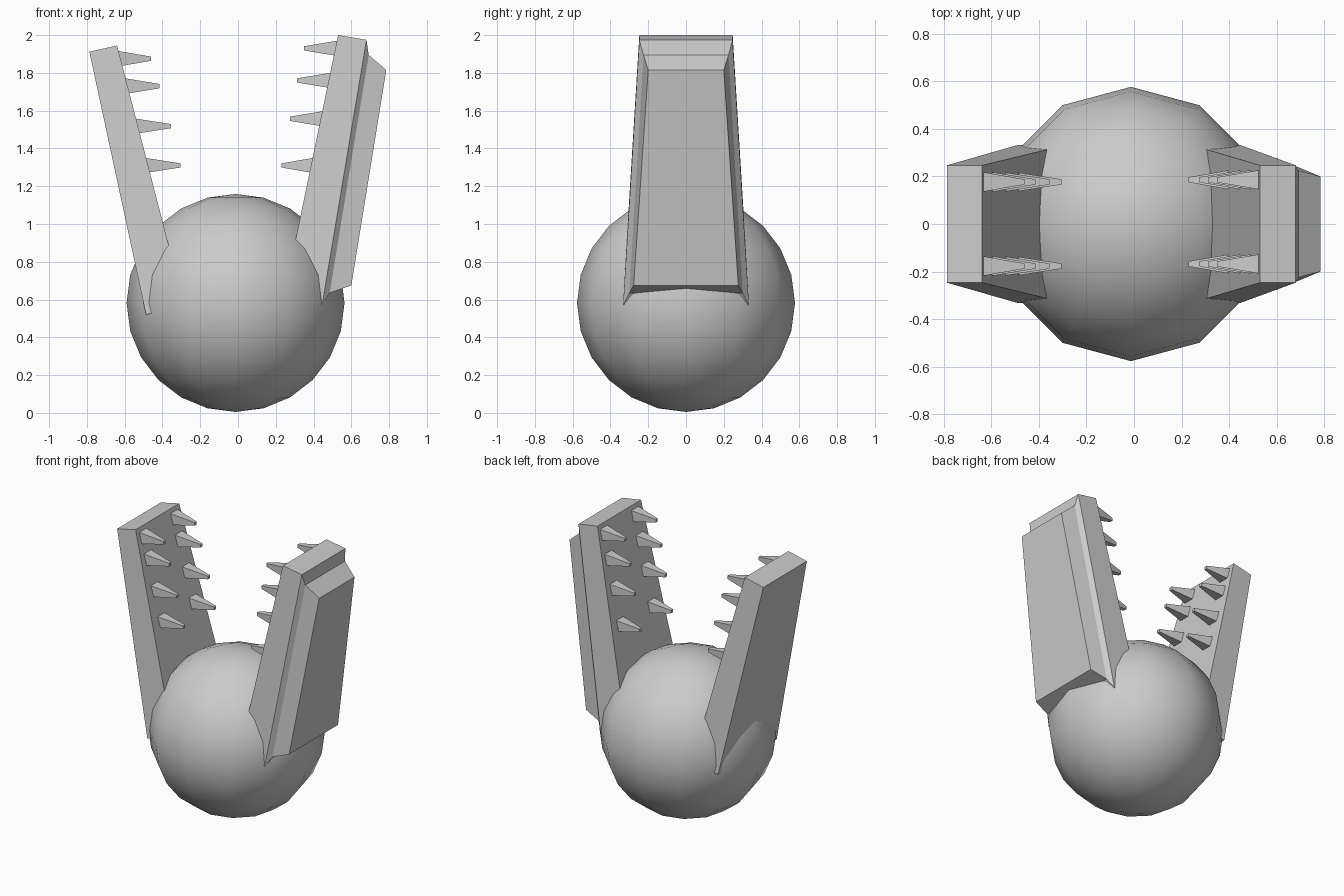
import bpy

cube = bpy.data.objects.get("Cube")
if cube:
    bpy.data.objects.remove(cube, do_unlink=True)

# Single grey material
grey = bpy.data.materials.new("plain grey")
grey.use_nodes = True
grey.diffuse_color = (0.6, 0.6, 0.6, 1)
grey.node_tree.nodes["Principled BSDF"].inputs["Base Color"].default_value = (0.6, 0.6, 0.6, 1)


def loft(name, rings):
    """Skin four-cornered rings into a closed solid."""
    verts = [p for ring in rings for p in ring]
    last = 4 * (len(rings) - 1)
    faces = [(3, 2, 1, 0), tuple(range(last, last + 4))]
    for r in range(len(rings) - 1):
        for i in range(4):
            a, b = 4 * r + i, 4 * r + (i + 1) % 4
            faces.append((a, b, b + 4, a + 4))
    mesh = bpy.data.meshes.new(name)
    mesh.from_pydata(verts, [], faces)
    mesh.materials.append(grey)
    obj = bpy.data.objects.new(name, mesh)
    bpy.context.collection.objects.link(obj)
    # Make the normals point outward
    import bmesh
    bm = bmesh.new()
    bm.from_mesh(mesh)
    bmesh.ops.recalc_face_normals(bm, faces=bm.faces)
    bm.to_mesh(mesh)
    bm.free()
    return obj


def ring(p, q, wp, wq):
    """Rectangle through two (x, z) points with half widths along y."""
    return [(p[0], -wp, p[1]), (p[0], wp, p[1]), (q[0], wq, q[1]), (q[0], -wq, q[1])]


# Round body
bpy.ops.mesh.primitive_uv_sphere_add(segments=12, ring_count=12, radius=0.577,
                                     location=(-0.013, 0, 0.582))
body = bpy.context.object
body.name = "body"
body.data.materials.append(grey)
bpy.ops.object.shade_smooth()

# Two tapering jaws, wider toward the body
TOP_W, LOW_W = 0.247, 0.333
loft("right_jaw", [ring((-0.487, 0.52), (-0.285, 0.57), LOW_W, LOW_W),
                   ring((-0.787, 1.912), (-0.64, 1.945), TOP_W, TOP_W)])
loft("left_jaw", [ring((0.445, 0.57), (0.24, 0.605), LOW_W, LOW_W),
                  ring((0.68, 1.975), (0.53, 2.0), TOP_W, TOP_W)])

# Raised outer plate on the left jaw
loft("left_jaw_plate", [ring((0.445, 0.57), (0.68, 1.975), LOW_W, TOP_W),
                        ring((0.485, 0.635), (0.692, 1.895), 0.30, 0.225),
                        ring((0.60, 0.675), (0.785, 1.815), 0.277, 0.20)])


# Four pairs of square tapering teeth on each jaw: (base x, tip x, height)
def tooth(name, base, tip, y, z):
    def square(x, h):
        return [(x, y + a * h, z + b * h) for a, b in ((-1, -1), (1, -1), (1, 1), (-1, 1))]
    loft(name, [square(base, 0.042), square(tip, 0.011)])


right_teeth = [(-0.64, -0.46, 1.875), (-0.60, -0.415, 1.73),
               (-0.555, -0.355, 1.518), (-0.505, -0.305, 1.31)]
left_teeth = [(0.535, 0.35, 1.93), (0.50, 0.312, 1.76),
              (0.46, 0.275, 1.557), (0.41, 0.23, 1.31)]
for side, rows, shift in (("right", right_teeth, 0), ("left", left_teeth, 0.009)):
    for n, (base, tip, z) in enumerate(rows, 1):
        for end, sign in (("front", -1), ("back", 1)):
            tooth(f"{side}_{end}_tooth_{n}", base, tip, sign * 0.177 + shift, z)
